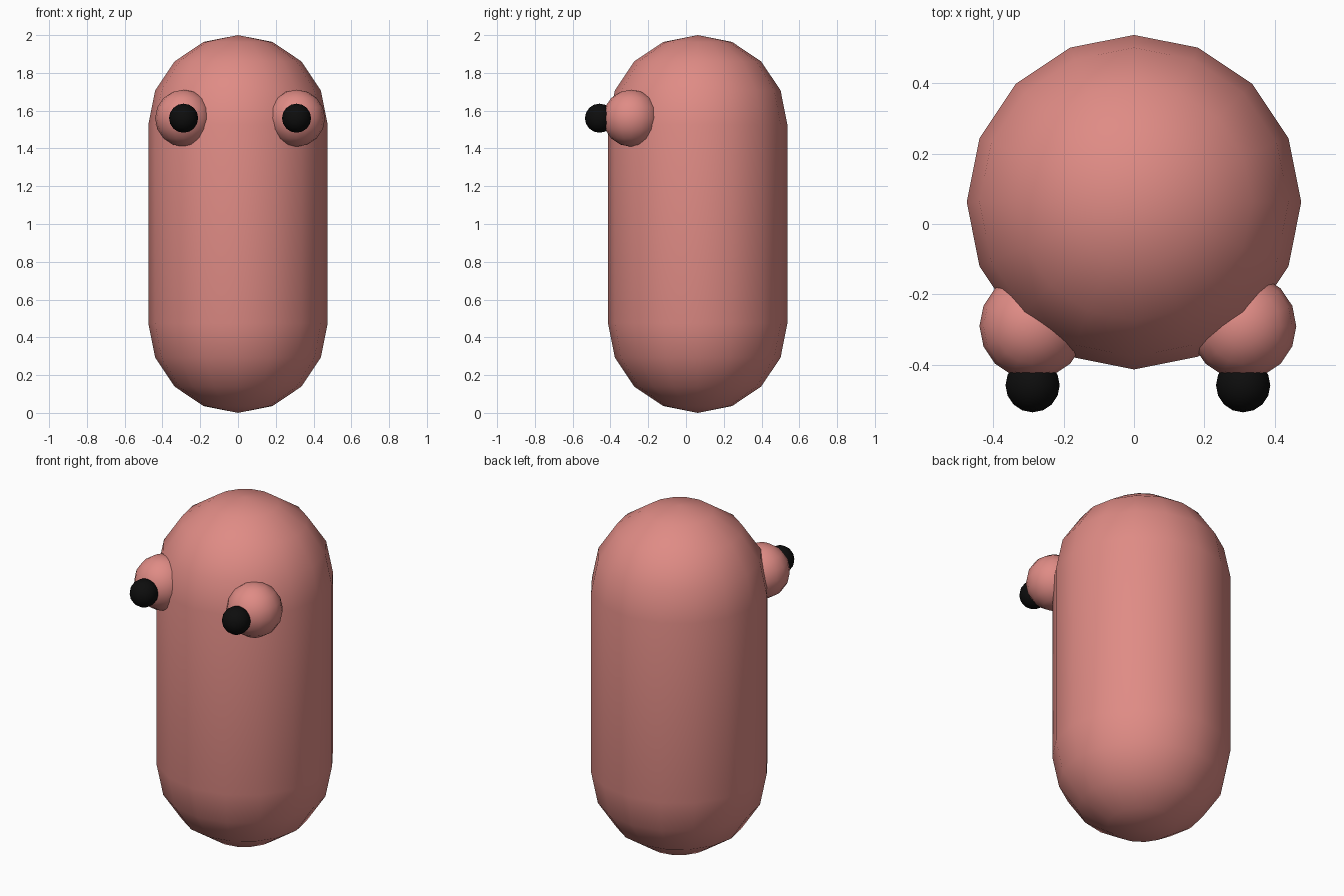
import bpy
import math

if "Cube" in bpy.data.objects:
    bpy.data.objects.remove(bpy.data.objects["Cube"], do_unlink=True)


def make_material(name, colour):
    mat = bpy.data.materials.new(name)
    mat.use_nodes = True
    mat.diffuse_color = colour
    mat.node_tree.nodes["Principled BSDF"].inputs["Base Color"].default_value = colour
    return mat


def ball(name, radius, centre, mat, segments=16, rings=8):
    bpy.ops.mesh.primitive_uv_sphere_add(segments=segments, ring_count=rings,
                                         radius=radius, location=centre)
    obj = bpy.context.object
    obj.name = name
    obj.data.materials.append(mat)
    bpy.ops.object.shade_smooth()
    return obj


pink = make_material("salmon_pink", (0.74, 0.26, 0.235, 1))
black = make_material("black", (0.004, 0.004, 0.004, 1))

# Capsule body: a profile of two quarter arcs spun around the vertical axis
R, SIDES, STEPS = 0.475, 16, 4
arc = [math.pi / 2 * i / STEPS for i in range(STEPS + 1)]
profile = [(R * math.sin(a), R - R * math.cos(a)) for a in arc]
profile += [(r, 2 - z) for r, z in reversed(profile)]
rings = profile[1:-1]

verts = [(r * math.cos(2 * math.pi * s / SIDES), r * math.sin(2 * math.pi * s / SIDES), z)
         for r, z in rings for s in range(SIDES)]
bottom, top = len(verts), len(verts) + 1
verts += [(0, 0, 0), (0, 0, 2)]
last = (len(rings) - 1) * SIDES
faces = []
for s in range(SIDES):
    n = (s + 1) % SIDES
    faces.append((bottom, n, s))
    faces.append((top, last + s, last + n))
    for k in range(0, last, SIDES):
        faces.append((k + s, k + n, k + SIDES + n, k + SIDES + s))
mesh = bpy.data.meshes.new("body")
mesh.from_pydata(verts, [], faces)
mesh.materials.append(pink)
mesh.shade_smooth()
body = bpy.data.objects.new("body", mesh)
body.location.y = 0.062
bpy.context.collection.objects.link(body)

# Bulging eyes with protruding pupils
for side, x in (("right", -0.288), ("left", 0.31)):
    ball(side + "_eye", 0.151, (x, -0.29, 1.56), pink)
    ball(side + "_pupil", 0.077, (x, -0.458, 1.56), black)
